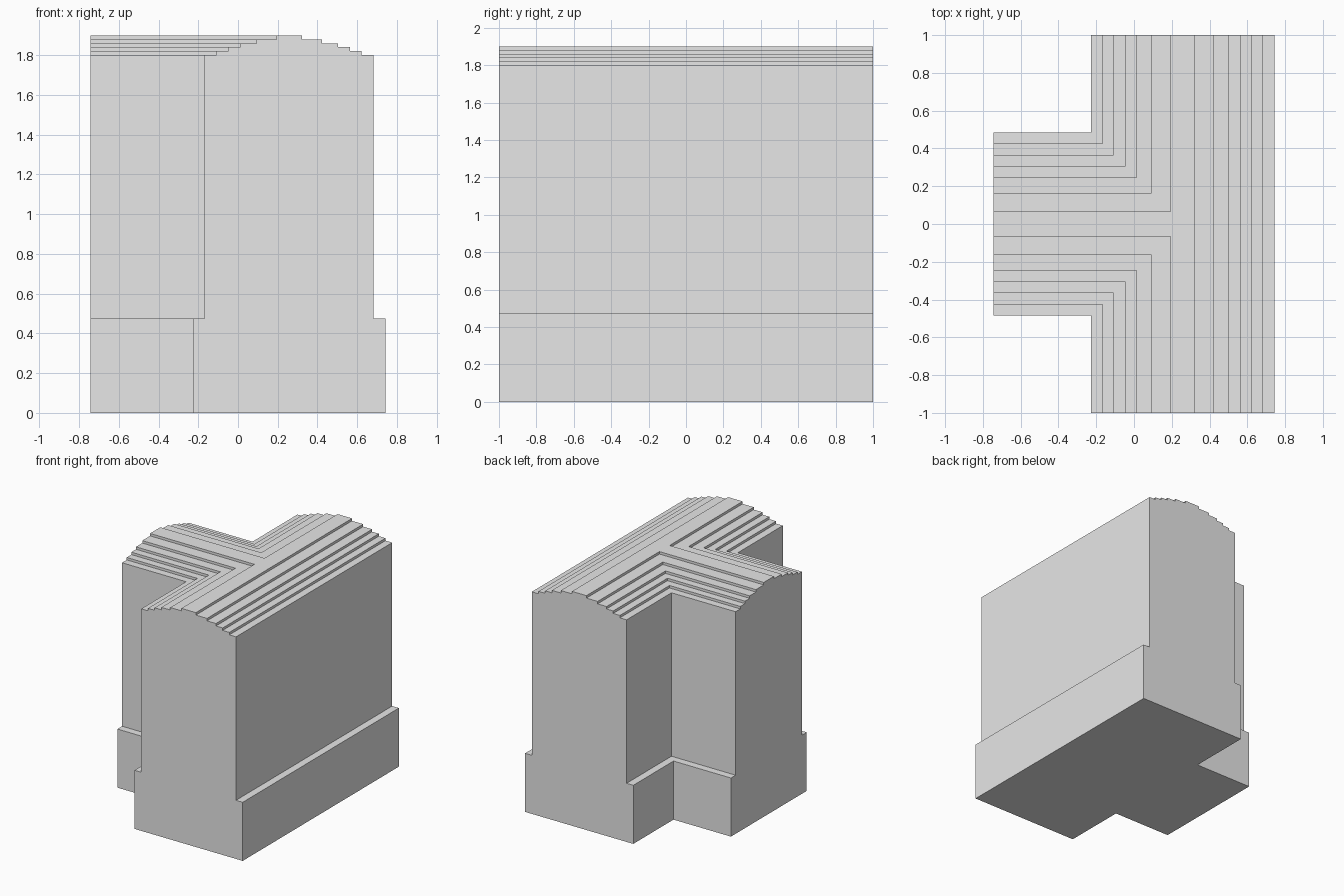
import bpy
import bmesh

if "Cube" in bpy.data.objects:
    bpy.data.objects.remove(bpy.data.objects["Cube"], do_unlink=True)

AXIS_X = 0.2575     # centre line of the main hall
WING_X = -0.7425    # outer end of the side wing
PLINTH_TOP, EAVES, STEP = 0.475, 1.80, 0.02
PLINTH_HALF, WALL_HALF = 0.485, 0.425
ROOF_HALVES = [0.365, 0.305, 0.245, 0.165, 0.065]

# Half profile as (half width, height): plinth, wall, stepped vault roof
profile = [(PLINTH_HALF, 0), (PLINTH_HALF, PLINTH_TOP),
           (WALL_HALF, PLINTH_TOP), (WALL_HALF, EAVES)]
for i, half in enumerate(ROOF_HALVES):
    profile += [(half, EAVES + i * STEP), (half, EAVES + (i + 1) * STEP)]


def t_outline(h):
    """T-shaped plan, counter-clockwise, for one half width."""
    near, far = AXIS_X - h, AXIS_X + h
    return [(far, -1), (far, 1), (near, 1), (near, h),
            (WING_X, h), (WING_X, -h), (near, -h), (near, -1)]


bm = bmesh.new()
rings = [[bm.verts.new((x, y, z)) for x, y in t_outline(h)] for h, z in profile]

# Floor and roof crown
bm.faces.new(rings[0][::-1])
bm.faces.new(rings[-1])

# Long sides, mitred at the inner corners
for a, b in [(0, 1), (2, 3), (3, 4), (5, 6), (6, 7)]:
    for low, high in zip(rings, rings[1:]):
        bm.faces.new((low[a], low[b], high[b], high[a]))

# Flat gable ends of the hall and the wing
for a, b in [(1, 2), (4, 5), (7, 0)]:
    bm.faces.new([r[a] for r in reversed(rings)] + [r[b] for r in rings])

bmesh.ops.recalc_face_normals(bm, faces=bm.faces)
mesh = bpy.data.meshes.new("vaulted_hall")
bm.to_mesh(mesh)
bm.free()

# Plain grey
grey = bpy.data.materials.new("light_grey")
grey.use_nodes = True
colour = (0.8, 0.8, 0.8, 1)
grey.diffuse_color = colour
grey.node_tree.nodes["Principled BSDF"].inputs["Base Color"].default_value = colour
mesh.materials.append(grey)

hall = bpy.data.objects.new("vaulted_hall", mesh)
bpy.context.collection.objects.link(hall)
